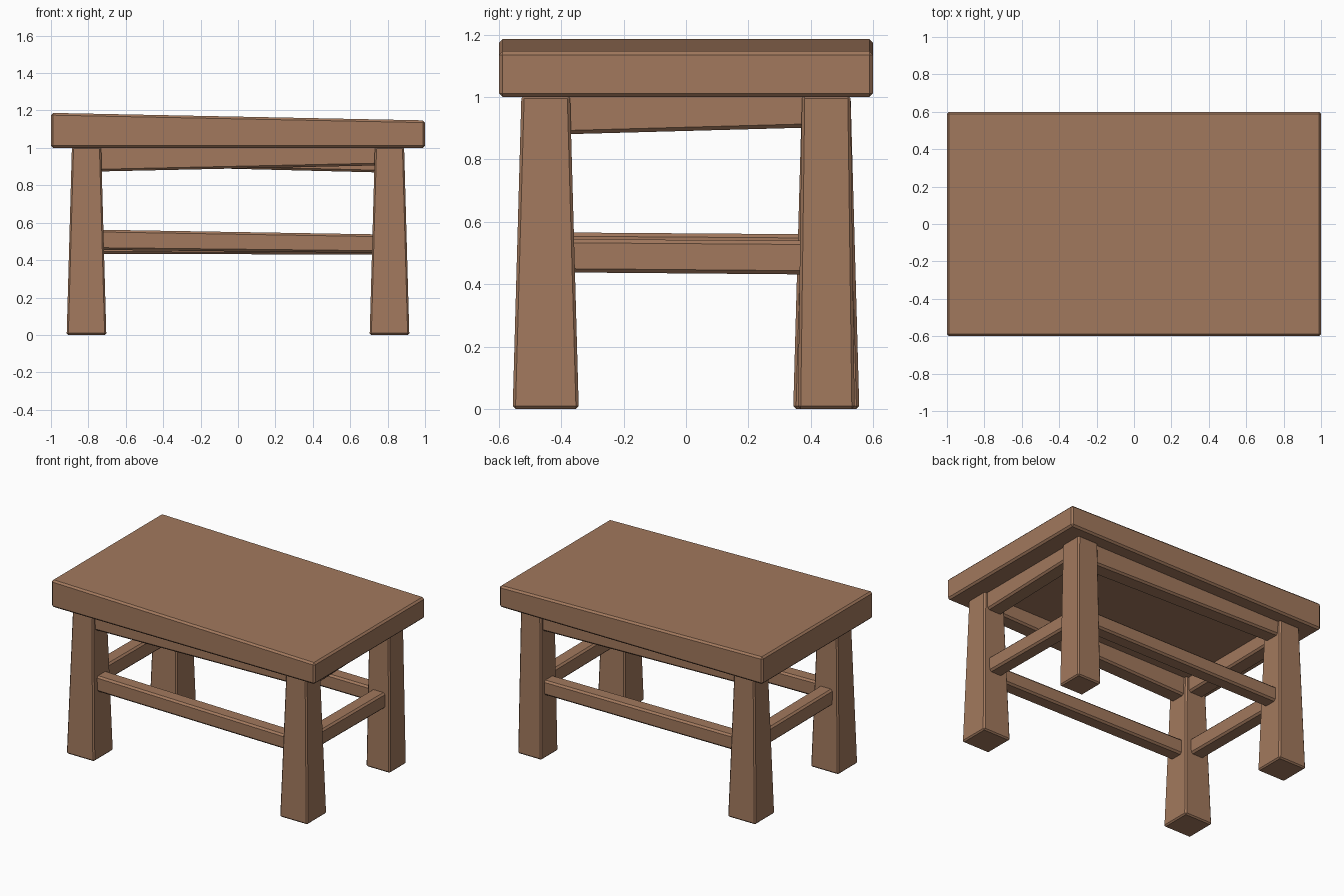
import bpy, bmesh

if "Cube" in bpy.data.objects:
    bpy.data.objects.remove(bpy.data.objects["Cube"])

wood = bpy.data.materials.new("brown wood")
wood.diffuse_color = (0.36, 0.19, 0.11, 1)
wood.use_nodes = True
wood.node_tree.nodes["Principled BSDF"].inputs["Base Color"].default_value = wood.diffuse_color


def block(name, bottom, top, bevel=0.012):
    """Six-sided block from four bottom and four top corners, with chamfered edges."""
    bm = bmesh.new()
    lo = [bm.verts.new(p) for p in bottom]
    hi = [bm.verts.new(p) for p in top]
    bm.faces.new(lo[::-1])
    bm.faces.new(hi)
    for i in range(4):
        j = (i + 1) % 4
        bm.faces.new((lo[i], lo[j], hi[j], hi[i]))
    bmesh.ops.bevel(bm, geom=bm.edges[:], offset=bevel, offset_type='OFFSET',
                    segments=1, profile=0.5, affect='EDGES')
    bmesh.ops.recalc_face_normals(bm, faces=bm.faces[:])
    mesh = bpy.data.meshes.new(name)
    bm.to_mesh(mesh)
    bm.free()
    mesh.materials.append(wood)
    obj = bpy.data.objects.new(name, mesh)
    bpy.context.collection.objects.link(obj)
    return obj


def rect(cx, cy, hx, hy, z):
    return [(cx - hx, cy - hy, z), (cx + hx, cy - hy, z),
            (cx + hx, cy + hy, z), (cx - hx, cy + hy, z)]


def beam(name, axis, offset, half_len, half_thick, z_start, z_end):
    """Crooked rail along x or y; z_start and z_end are (bottom, top) heights at its ends."""
    rings = []
    for k in (0, 1):
        a, b = z_start[k], z_end[k]
        if axis == 'x':
            ring = rect(0, offset, half_len, half_thick, 0)
            rings.append([(x, y, a if x < 0 else b) for x, y, _ in ring])
        else:
            ring = rect(offset, 0, half_thick, half_len, 0)
            rings.append([(x, y, a if y < 0 else b) for x, y, _ in ring])
    return block(name, rings[0], rings[1])


# Slab top, thicker on the left than on the right
block("table_top", rect(0, 0, 1, 0.6, 1.0),
      [(x, y, 1.187 if x < 0 else 1.147) for x, y, _ in rect(0, 0, 1, 0.6, 0)], 0.012)

# Flared legs; the back right one is slimmer at the foot
LX, LY = 0.81, 0.45
for side, sx in (("left", -1), ("right", 1)):
    for end, sy in (("front", -1), ("back", 1)):
        foot = 0.091 if (side, end) == ("right", "back") else 0.106
        block(f"{end}_{side}_leg", rect(sx * LX, sy * LY, foot, foot, 0),
              rect(sx * LX, sy * LY, 0.078, 0.078, 1.005), 0.009)

# Aprons under the top, with slanting lower edges
beam("front_apron", 'x', -LY, 0.78, 0.056, (0.873, 1.02), (0.907, 1.02))
beam("back_apron", 'x', LY, 0.78, 0.056, (0.907, 1.02), (0.868, 1.02))
beam("right_apron", 'y', LX, 0.42, 0.056, (0.880, 1.02), (0.903, 1.02))
beam("left_apron", 'y', -LX, 0.42, 0.056, (0.895, 1.02), (0.905, 1.02))

# Stretchers halfway up the legs
beam("front_stretcher", 'x', -LY, 0.78, 0.05, (0.455, 0.563), (0.438, 0.537))
beam("back_stretcher", 'x', LY, 0.78, 0.05, (0.434, 0.537), (0.429, 0.530))
beam("right_stretcher", 'y', LX, 0.42, 0.05, (0.438, 0.545), (0.431, 0.539))
beam("left_stretcher", 'y', -LX, 0.42, 0.05, (0.455, 0.566), (0.450, 0.560))
